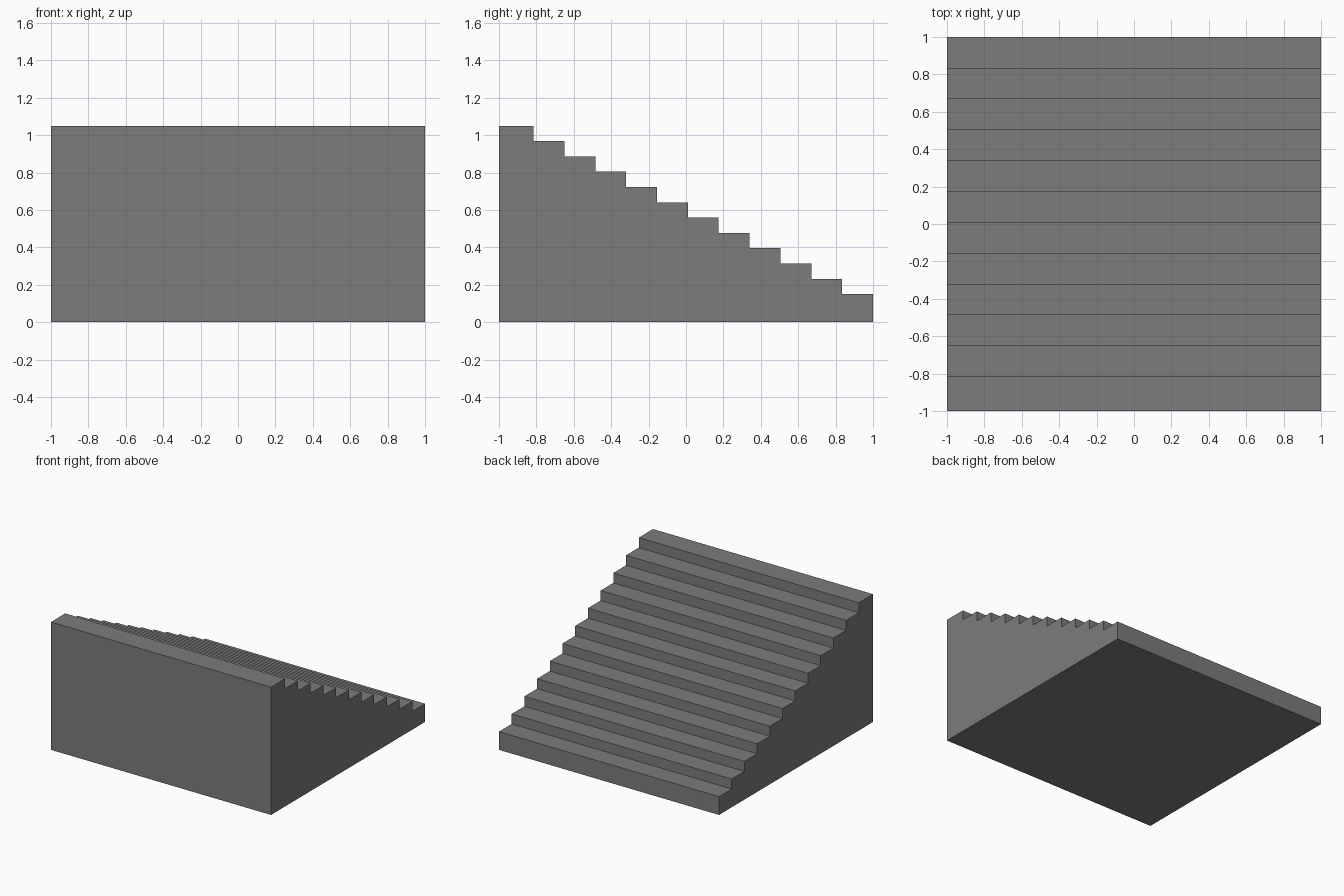
import bpy
import bmesh

default = bpy.data.objects.get("Cube")
if default:
    bpy.data.objects.remove(default, do_unlink=True)

STEPS = 12
HALF_WIDTH = 1.0
FRONT, BACK = -1.0, 1.0
TOP, LOWEST = 1.05, 0.15
TREAD = 0.165
RISE = (TOP - LOWEST) / (STEPS - 1)

# Stone colour
stone = bpy.data.materials.new("stone_grey")
stone.use_nodes = True
colour = (0.2, 0.2, 0.2, 1)
stone.diffuse_color = colour
stone.node_tree.nodes["Principled BSDF"].inputs["Base Color"].default_value = colour

# Side profile: solid base with steps descending towards the back
profile = [(FRONT, 0), (BACK, 0)]
for i in range(STEPS):
    z = LOWEST + i * RISE
    nose = BACK - i * TREAD
    inner = nose - TREAD if i < STEPS - 1 else FRONT
    profile += [(nose, z), (inner, z)]

# Extrude the profile across the full width
bm = bmesh.new()
side = bm.faces.new([bm.verts.new((-HALF_WIDTH, y, z)) for y, z in profile])
result = bmesh.ops.extrude_face_region(bm, geom=[side], use_keep_orig=True)
moved = [v for v in result["geom"] if isinstance(v, bmesh.types.BMVert)]
bmesh.ops.translate(bm, verts=moved, vec=(2 * HALF_WIDTH, 0, 0))
bmesh.ops.recalc_face_normals(bm, faces=bm.faces)

mesh = bpy.data.meshes.new("staircase")
bm.to_mesh(mesh)
bm.free()
mesh.materials.append(stone)
staircase = bpy.data.objects.new("staircase", mesh)
bpy.context.collection.objects.link(staircase)
